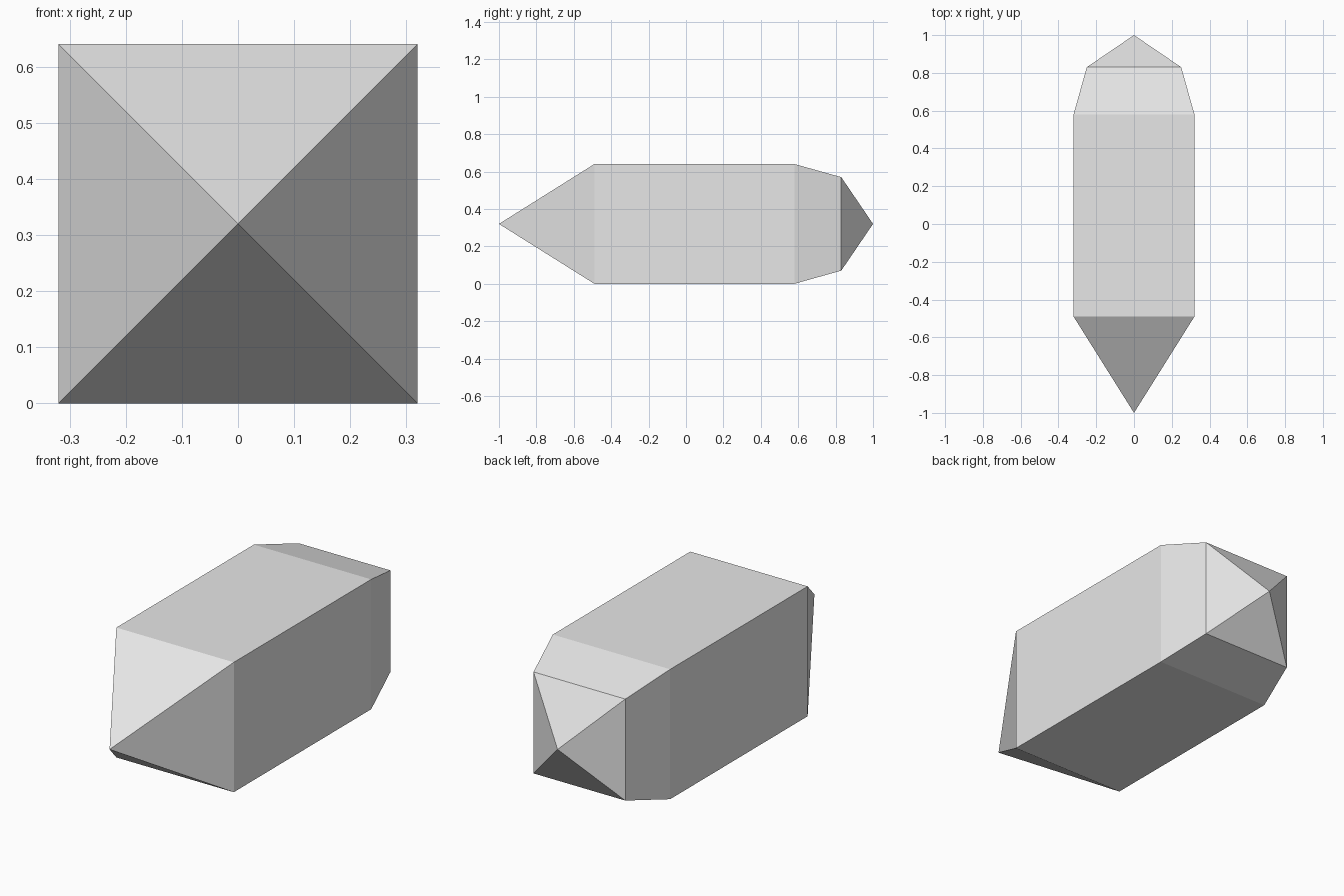
import bpy
import bmesh

cube = bpy.data.objects.get("Cube")
if cube:
    bpy.data.objects.remove(cube, do_unlink=True)

# Single plain grey
grey = bpy.data.materials.new("light_grey")
grey.use_nodes = True
colour = (0.8, 0.8, 0.8, 1)
grey.diffuse_color = colour
grey.node_tree.nodes["Principled BSDF"].inputs["Base Color"].default_value = colour

CENTRE_Z = 0.32
# Square sections along the body: (y, half width)
SECTIONS = [(-0.49, 0.32), (0.58, 0.32), (0.83, 0.25)]
CORNERS = [(-1, -1), (1, -1), (1, 1), (-1, 1)]

bm = bmesh.new()
rings = [[bm.verts.new((sx * h, y, CENTRE_Z + sz * h)) for sx, sz in CORNERS]
         for y, h in SECTIONS]
nose = bm.verts.new((0, -1, CENTRE_Z))
tail = bm.verts.new((0, 1, CENTRE_Z))

for i in range(4):
    j = (i + 1) % 4
    # Long sides and the tapered rear collar
    for a, b in zip(rings, rings[1:]):
        bm.faces.new((a[i], a[j], b[j], b[i]))
    # Pointed front and rear caps
    bm.faces.new((nose, rings[0][j], rings[0][i]))
    bm.faces.new((tail, rings[-1][i], rings[-1][j]))

bmesh.ops.recalc_face_normals(bm, faces=bm.faces)
mesh = bpy.data.meshes.new("pointed_square_body")
bm.to_mesh(mesh)
bm.free()
mesh.materials.append(grey)
body = bpy.data.objects.new("pointed_square_body", mesh)
bpy.context.collection.objects.link(body)
